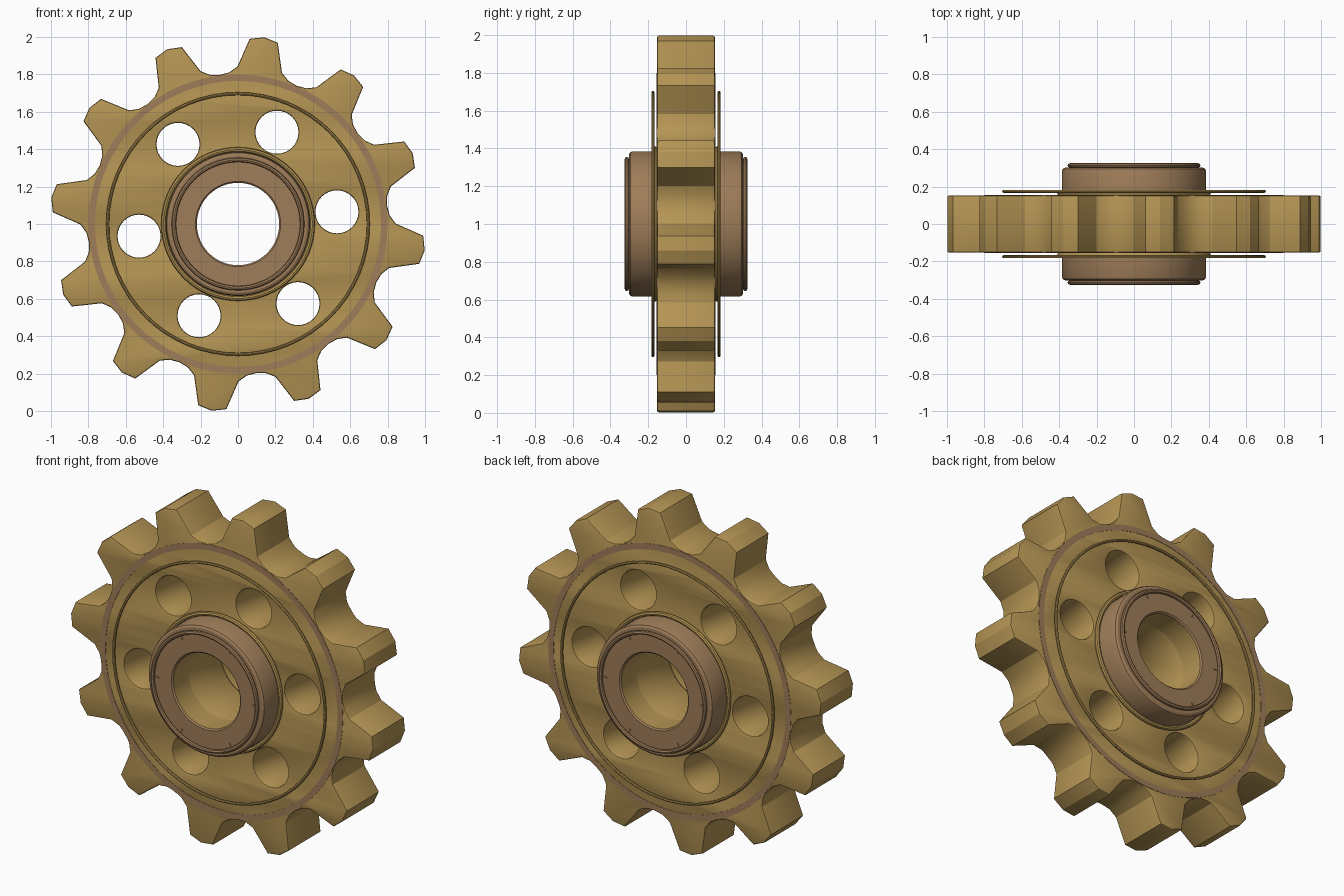
import bpy, bmesh, math
from mathutils import Matrix, Vector

if "Cube" in bpy.data.objects:
    bpy.data.objects.remove(bpy.data.objects["Cube"])

def material(name, rgb):
    m = bpy.data.materials.new(name)
    m.diffuse_color = (*rgb, 1)
    m.use_nodes = True
    m.node_tree.nodes["Principled BSDF"].inputs["Base Color"].default_value = m.diffuse_color
    return m

GOLD = material("old_gold", (0.456, 0.296, 0.088))
BROWN = material("bronze_brown", (0.345, 0.205, 0.100))
CENTRE = Vector((0, 0, 1))

def finish(ob, angle=30):
    bpy.ops.object.select_all(action='DESELECT')
    ob.select_set(True)
    bpy.context.view_layer.objects.active = ob
    bpy.ops.object.shade_smooth_by_angle(angle=math.radians(angle))

def lathe(name, profile, mats, bore_radius=None, steps=64):
    """Revolve a closed (radius, y) profile around the axle."""
    bm = bmesh.new()
    rings = []
    for i in range(steps):
        a = 2 * math.pi * i / steps
        rings.append([bm.verts.new((r * math.cos(a), y, r * math.sin(a))) for r, y in profile])
    n = len(profile)
    for i in range(steps):
        p, q = rings[i], rings[(i + 1) % steps]
        for j in range(n):
            k = (j + 1) % n
            f = bm.faces.new((p[j], p[k], q[k], q[j]))
            if bore_radius and max(profile[j][0], profile[k][0]) <= bore_radius:
                f.material_index = 1
    bmesh.ops.recalc_face_normals(bm, faces=bm.faces)
    me = bpy.data.meshes.new(name)
    bm.to_mesh(me)
    bm.free()
    for m in mats:
        me.materials.append(m)
    ob = bpy.data.objects.new(name, me)
    ob.location = CENTRE
    bpy.context.collection.objects.link(ob)
    finish(ob)
    return ob

def bead(name, radius, y, minor, mat):
    circle = [(radius + minor * math.cos(t * math.pi / 4), y + minor * math.sin(t * math.pi / 4))
              for t in range(8)]
    return lathe(name, circle, [mat])

def polar(r, deg):
    return (r * math.cos(math.radians(deg)), r * math.sin(math.radians(deg)))

def circle_points(cx, cy, r, n):
    return [(cx + polar(r, 360 * i / n)[0], cy + polar(r, 360 * i / n)[1]) for i in range(n)]

# Toothed wheel: filled outline with twelve teeth, six round holes and a bore
tooth = [(-15, .803), (-11.3, .812), (-8.2, .842), (-4.4, .992), (0, 1.008),
         (4.4, .992), (8.2, .842), (11.3, .812)]
loops = [[polar(r, 22 + 30 * k + a) for k in range(12) for a, r in tooth]]
loops += [circle_points(*polar(.533, 7 + 60 * k), .115, 32) for k in range(6)]
loops.append(circle_points(0, 0, .22, 64))

cu = bpy.data.curves.new("toothed_wheel", 'CURVE')
cu.dimensions = '2D'
cu.fill_mode = 'BOTH'
for pts in loops:
    sp = cu.splines.new('POLY')
    sp.points.add(len(pts) - 1)
    for p, (x, y) in zip(sp.points, pts):
        p.co = (x, y, 0, 1)
    sp.use_cyclic_u = True
BEVEL = .010
cu.extrude = .153 - BEVEL
cu.bevel_depth = BEVEL
cu.bevel_resolution = 1
cu.offset = -BEVEL
cu.materials.append(GOLD)
wheel = bpy.data.objects.new("toothed_wheel", cu)
bpy.context.collection.objects.link(wheel)
wheel.select_set(True)
bpy.context.view_layer.objects.active = wheel
bpy.ops.object.convert(target='MESH')
wheel = bpy.context.object
wheel.data.transform(Matrix.Translation(CENTRE) @ Matrix.Rotation(math.pi / 2, 4, 'X'))
bm = bmesh.new()
bm.from_mesh(wheel.data)
bmesh.ops.remove_doubles(bm, verts=bm.verts, dist=1e-5)
bmesh.ops.recalc_face_normals(bm, faces=bm.faces)
bm.to_mesh(wheel.data)
bm.free()
finish(wheel, 25)

for side, s in (("front", -1), ("back", 1)):
    # Hub boss with rounded rim and a gold bore
    lathe(side + "_hub",
          [(.22, s * .15), (.385, s * .15), (.385, s * .283), (.380, s * .295),
           (.368, s * .302), (.228, s * .302), (.22, s * .294)],
          [BROWN, GOLD], bore_radius=.221)
    # Raised lip on the hub end, collar bead and web bead
    bead(side + "_hub_lip", .343, s * .313, .012, BROWN)
    bead(side + "_hub_collar", .398, s * .165, .013, GOLD)
    bead(side + "_web_bead", .697, s * .175, .008, GOLD)
    # Painted band under the teeth
    lathe(side + "_painted_band",
          [(.765, s * .150), (.80, s * .150), (.80, s * .155), (.765, s * .155)], [BROWN])
    # Six small index marks on the hub end
    for k in range(6):
        bpy.ops.mesh.primitive_cube_add(size=1)
        mark = bpy.context.object
        mark.name = f"{side}_index_mark_{k + 1}"
        mark.data.transform(Matrix.Diagonal((.028, .008, .006, 1)))
        mark.data.transform(Matrix.Translation((.322, s * .303, 0)))
        mark.data.transform(Matrix.Translation(CENTRE) @ Matrix.Rotation(math.radians(60 * k), 4, 'Y'))
        mark.data.materials.append(BROWN)
